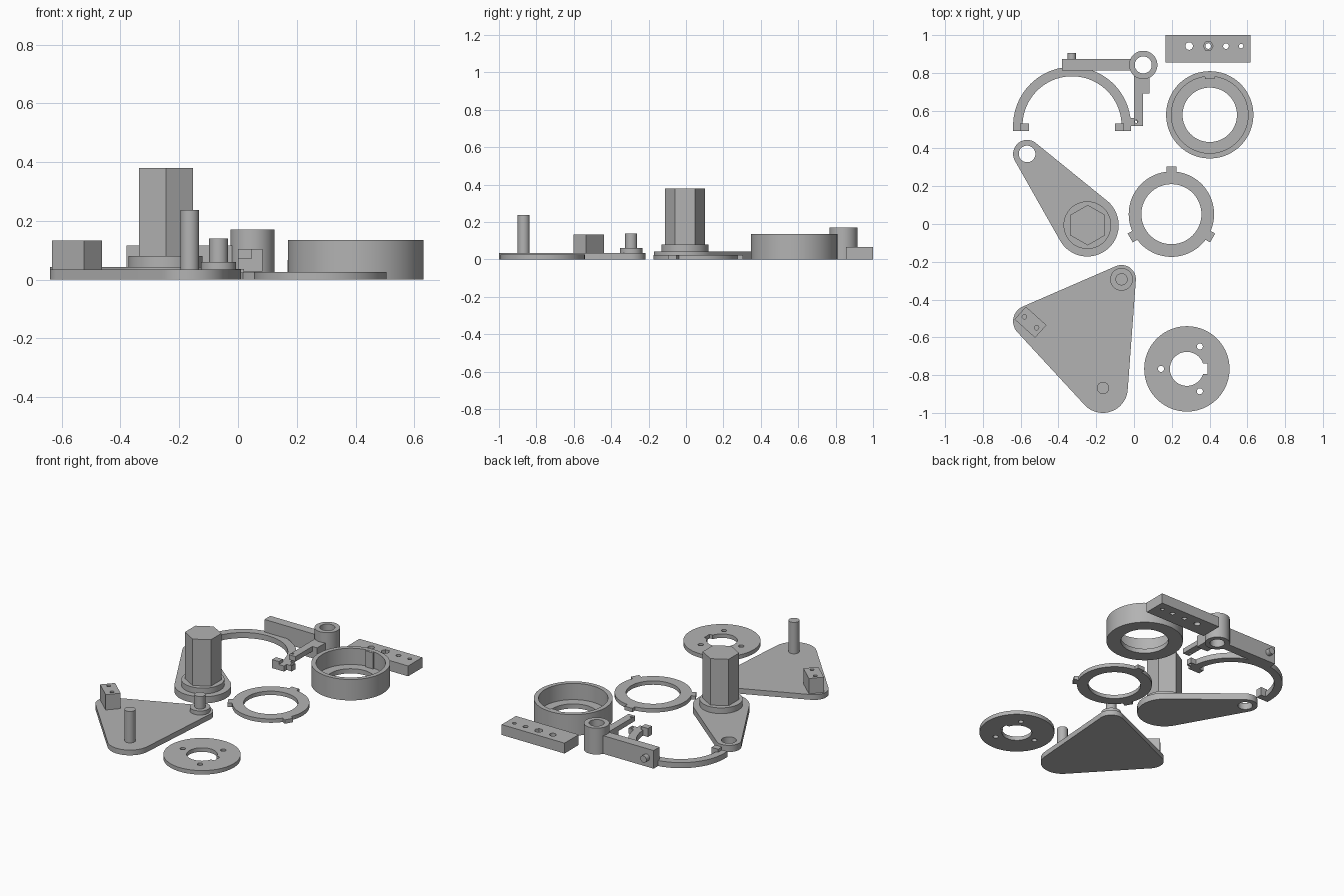
import bpy, bmesh, math
from mathutils import Vector
from mathutils.geometry import convex_hull_2d

if "Cube" in bpy.data.objects:
    bpy.data.objects.remove(bpy.data.objects["Cube"])

gray = bpy.data.materials.new("plain_gray")
gray.diffuse_color = (0.45, 0.45, 0.45, 1)
gray.use_nodes = True
gray.node_tree.nodes["Principled BSDF"].inputs["Base Color"].default_value = gray.diffuse_color


def arc(x, y, r, a0=0, a1=360, n=64):
    """Points along an arc in degrees; a full circle is left open at the seam."""
    full = abs(a1 - a0) >= 360
    count = n if full else n + 1
    return [(x + r * math.cos(math.radians(a0 + (a1 - a0) * i / n)),
             y + r * math.sin(math.radians(a0 + (a1 - a0) * i / n))) for i in range(count)]


def rect(x0, x1, y0, y1):
    return [(x0, y0), (x1, y0), (x1, y1), (x0, y1)]


def hull(*circles):
    pts = [Vector(p) for c in circles for p in arc(*c, n=96)]
    return [tuple(pts[i]) for i in convex_hull_2d(pts)]


def plate(name, z0, z1, *outlines):
    """Extrude a filled outline; further outlines become holes."""
    cu = bpy.data.curves.new(name, 'CURVE')
    cu.dimensions, cu.fill_mode = '2D', 'BOTH'
    cu.extrude = (z1 - z0) / 2
    for pts in outlines:
        s = cu.splines.new('POLY')
        s.points.add(len(pts) - 1)
        for p, (x, y) in zip(s.points, pts):
            p.co = (x, y, 0, 1)
        s.use_cyclic_u = True
    ob = bpy.data.objects.new(name, cu)
    ob.location.z = (z0 + z1) / 2
    bpy.context.collection.objects.link(ob)
    bpy.ops.object.select_all(action='DESELECT')
    ob.select_set(True)
    bpy.context.view_layer.objects.active = ob
    bpy.ops.object.convert(target='MESH')
    ob = bpy.context.object
    ob.name = name
    bm = bmesh.new()
    bm.from_mesh(ob.data)
    bmesh.ops.remove_doubles(bm, verts=bm.verts, dist=1e-5)
    bmesh.ops.recalc_face_normals(bm, faces=bm.faces)
    bm.to_mesh(ob.data)
    bm.free()
    ob.data.materials.clear()
    ob.data.materials.append(gray)
    bpy.ops.object.shade_smooth_by_angle(angle=math.radians(30))
    return ob


# Triangular base plate with two posts
plate("base_plate", 0, 0.034,
      hull((-0.165, -0.868, 0.132), (-0.066, -0.293, 0.076), (-0.555, -0.515, 0.085)))
plate("tall_post", 0.03, 0.237, arc(-0.164, -0.868, 0.032, n=40))
plate("post_collar", 0.03, 0.06, arc(-0.066, -0.293, 0.06, n=48))
plate("short_post", 0.055, 0.14, arc(-0.066, -0.293, 0.032, n=40))

# Turned block with two small holes on the base plate
block = plate("stop_block", 0.03, 0.133, rect(-0.073, 0.073, -0.045, 0.045),
              arc(-0.043, 0, 0.012, n=20), arc(0.043, 0, 0.012, n=20))
block.location.x, block.location.y = -0.548, -0.52
block.rotation_euler.z = math.radians(-42)

# Flat disc with keyed bore and three holes
dx, dy = 0.28, -0.767
key = math.degrees(math.asin(0.028 / 0.09))
bore = arc(dx, dy, 0.09, key, 360 - key) + [(dx + 0.108, dy - 0.028), (dx + 0.108, dy + 0.028)]
plate("keyed_disc", 0, 0.026, arc(dx, dy, 0.226, n=80), bore,
      *[arc(dx + 0.137 * math.cos(math.radians(a)), dy + 0.137 * math.sin(math.radians(a)), 0.016, n=20)
        for a in (60, 180, 300)])

# Thin ring with three outer tabs
rx, ry, outline = 0.198, 0.052, []
half = math.degrees(math.asin(0.027 / 0.226))
for a in (90, 210, 330):
    c, s = math.cos(math.radians(a)), math.sin(math.radians(a))
    for w in (-0.027, 0.027):
        outline.append((rx + 0.252 * c - w * s, ry + 0.252 * s + w * c))
    outline += arc(rx, ry, 0.226, a + half, a + 120 - half, n=28)
plate("tabbed_ring", 0, 0.025, outline, arc(rx, ry, 0.159))

# Lever with round boss and hexagonal column
plate("lever", 0, 0.043, hull((-0.247, -0.006, 0.166), (-0.566, 0.371, 0.074)),
      arc(-0.566, 0.371, 0.044, n=40))
plate("lever_boss", 0.035, 0.08, arc(-0.247, -0.006, 0.126))
plate("hex_column", 0.07, 0.38, arc(-0.245, -0.006, 0.107, 30, 390, n=6))

# Curved fork with two feet
fx, fy = -0.328, 0.52
foot = [(-0.312, -0.028), (-0.227, -0.028), (-0.227, 0.013), (-0.262, 0.013)]
plate("fork_arc", 0, 0.036,
      arc(fx, fy, 0.312, 0, 180) + [(fx + x, fy + y) for x, y in foot]
      + arc(fx, fy, 0.262, 176, 4) + [(fx - x, fy + y) for x, y in reversed(foot)])
for side in (-1, 1):
    x0, x1 = sorted((fx + side * 0.227, fx + side * 0.275))
    plate("fork_foot", 0.034, 0.055, rect(x0, x1, fy - 0.028, fy + 0.013))
plate("fork_ear", 0, 0.036, rect(-0.022, 0.02, 0.52, 0.56), arc(0.008, 0.538, 0.009, n=16))

# Pivot hub, bar, side pin and stepped arm
plate("pivot_hub", 0, 0.17, arc(0.049, 0.842, 0.075), arc(0.049, 0.842, 0.045, n=48))
plate("fork_bar", 0, 0.117, rect(-0.38, -0.008, 0.813, 0.873))
pin = plate("side_pin", 0, 0.04, arc(0, 0, 0.022, n=32))
pin.rotation_euler.x = math.radians(90)
pin.location = (-0.329, 0.885, 0.06)
plate("arm_root", 0.028, 0.104, rect(0, 0.083, 0.69, 0.785))
plate("arm_tip", 0.072, 0.104, rect(0, 0.048, 0.518, 0.7),
      arc(0.012, 0.542, 0.008, n=16))

# Round housing: floor with bore, wall and inner key
hx, hy = 0.401, 0.578
plate("housing_floor", 0, 0.03, arc(hx, hy, 0.231, n=96), arc(hx, hy, 0.144))
plate("housing_wall", 0.03, 0.135, arc(hx, hy, 0.231, n=96), arc(hx, hy, 0.203, n=96))
plate("housing_key", 0.028, 0.134, rect(hx - 0.026, hx + 0.026, 0.767, 0.795))

# Drilled bar with four holes, the second one with a hexagonal recess
body = rect(0.168, 0.617, 0.855, 1.0)
holes = [arc(0.292, 0.942, 0.02, n=32), arc(0.487, 0.942, 0.015, n=24), arc(0.567, 0.942, 0.012, n=24)]
plate("drilled_bar_lower", 0, 0.04, body, arc(0.393, 0.942, 0.015, n=24), *holes)
plate("drilled_bar_upper", 0.04, 0.067, body, arc(0.393, 0.942, 0.026, n=6), *holes)
